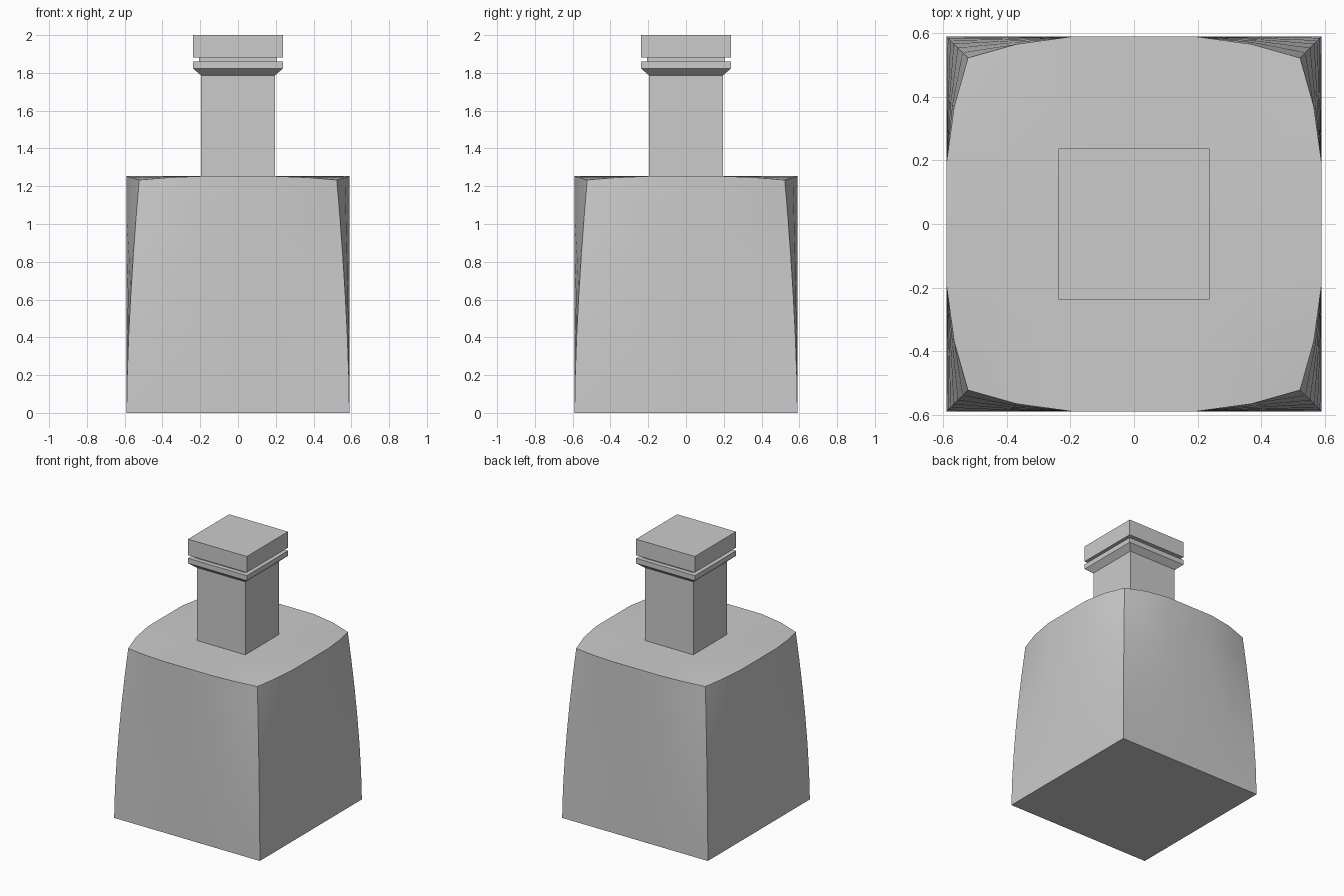
import bpy, bmesh
from mathutils import Vector

if "Cube" in bpy.data.objects:
    bpy.data.objects.remove(bpy.data.objects["Cube"])

HALF, HEIGHT = 0.59, 1.253


def add_object(name, bm):
    bmesh.ops.recalc_face_normals(bm, faces=bm.faces)
    mesh = bpy.data.meshes.new(name)
    bm.to_mesh(mesh)
    bm.free()
    ob = bpy.data.objects.new(name, mesh)
    bpy.context.collection.objects.link(ob)
    return ob


def square_loft(name, profile):
    """Capped stack of square rings from (half width, z) pairs."""
    bm = bmesh.new()
    rings = [[bm.verts.new((sx * w, sy * w, z))
              for sx, sy in ((-1, -1), (1, -1), (1, 1), (-1, 1))]
             for w, z in profile]
    for a, b in zip(rings, rings[1:]):
        for i in range(4):
            j = (i + 1) % 4
            bm.faces.new((a[i], a[j], b[j], b[i]))
    bm.faces.new(rings[0][::-1])
    bm.faces.new(rings[-1])
    return add_object(name, bm)


def corner_weight(c):
    t = max(0.0, abs(c) / HALF * 1.5 - 0.5)
    return t ** 1.5


# Body: gridded block whose upper corners are pulled inward
bm = bmesh.new()
bmesh.ops.create_cube(bm, size=2)
bmesh.ops.subdivide_edges(bm, edges=bm.edges[:], cuts=5, use_grid_fill=True)
for v in bm.verts:
    x, y, t = v.co.x * HALF, v.co.y * HALF, (v.co.z + 1) / 2
    f = corner_weight(x) * corner_weight(y) * t ** 1.6
    sx, sy = (1 if x > 0 else -1), (1 if y > 0 else -1)
    v.co = Vector((x - sx * 0.067 * f, y - sy * 0.067 * f, t * HEIGHT - 0.02 * f))
body = add_object("bottle_body", bm)
bpy.context.view_layer.objects.active = body
body.select_set(True)
bpy.ops.object.shade_smooth_by_angle()

# Neck with flared collar
square_loft("neck", [(0.196, 1.24), (0.196, 1.787), (0.238, 1.823), (0.238, 1.86)])

# Stopper with a recessed stem under a square cap
square_loft("stopper", [(0.206, 1.86), (0.206, 1.882), (0.238, 1.882), (0.238, 2.0)])
